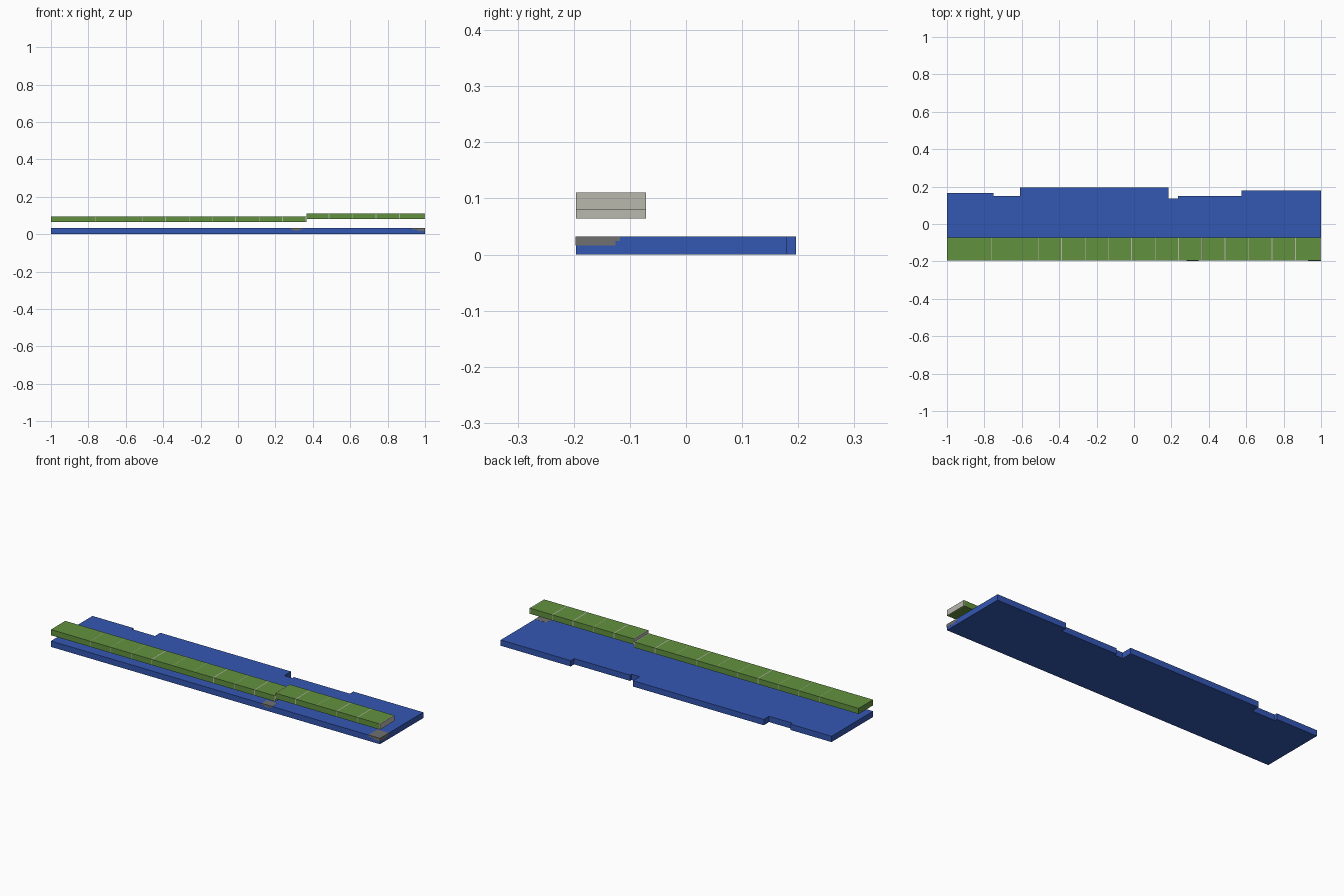
import bpy
import bmesh

cube = bpy.data.objects.get("Cube")
if cube:
    bpy.data.objects.remove(cube, do_unlink=True)


def material(name, rgb):
    m = bpy.data.materials.new(name)
    m.use_nodes = True
    m.diffuse_color = (*rgb, 1)
    m.node_tree.nodes["Principled BSDF"].inputs["Base Color"].default_value = (*rgb, 1)
    return m


BLUE = material("water_blue", (0.034, 0.095, 0.45))
GREEN = material("deck_green", (0.122, 0.283, 0.05))
PALE = material("joint_grey", (0.48, 0.48, 0.42))
GREY = material("rock_grey", (0.16, 0.16, 0.16))


def prism(name, outline, z0, z1, mat):
    """Extrude a flat outline from z0 up to z1."""
    bm = bmesh.new()
    face = bm.faces.new([bm.verts.new((x, y, z0)) for x, y in outline])
    top = bmesh.ops.extrude_face_region(bm, geom=[face])["geom"]
    verts = [v for v in top if isinstance(v, bmesh.types.BMVert)]
    bmesh.ops.translate(bm, vec=(0, 0, z1 - z0), verts=verts)
    bmesh.ops.recalc_face_normals(bm, faces=bm.faces)
    mesh = bpy.data.meshes.new(name)
    bm.to_mesh(mesh)
    bm.free()
    mesh.materials.append(mat)
    obj = bpy.data.objects.new(name, mesh)
    bpy.context.collection.objects.link(obj)
    return obj


def box(name, x0, x1, y0, y1, z0, z1, mat):
    return prism(name, [(x0, y0), (x1, y0), (x1, y1), (x0, y1)], z0, z1, mat)


FRONT, BACK = -0.196, -0.071

# Water slab with a stepped rear edge
steps = [(-1, -0.75, 0.165), (-0.75, -0.61, 0.15), (-0.61, 0.185, 0.196),
         (0.185, 0.235, 0.137), (0.235, 0.575, 0.15), (0.575, 1, 0.18)]
outline = [(1, FRONT), (1, 0.18)]
for x0, x1, y in reversed(steps):
    if (x1, y) not in outline:
        outline.append((x1, y))
    outline.append((x0, y))
outline.append((-1, FRONT))
prism("water_slab", outline, 0, 0.032, BLUE)

# Stepped rocks let into the slab's front edge
edge, top = FRONT - 0.0005, 0.0325
box("middle_rock_upper", 0.28, 0.345, edge, -0.15, 0.025, top, GREY)
box("middle_rock_lower", 0.295, 0.33, edge, -0.165, 0.019, 0.025, GREY)
box("corner_rock_upper", 0.93, 1.0005, edge, -0.118, 0.024, top, GREY)
box("corner_rock_lower", 0.96, 1.0005, edge, -0.126, 0.016, 0.024, GREY)

# Deck tiles on two levels, with thin grey joints between them
STEP_X, PITCH, END = 0.365, 0.125, 0.005
joints = [STEP_X + PITCH * i for i in range(-9, 5)]
wide = {3, 6, 8, 10, 12, 13}
left = -1
for i, x in enumerate(joints + [1.0]):
    low = left < STEP_X - 0.01
    z0, z1 = (0.064, 0.095) if low else (0.08, 0.111)
    width = END if i in wide or x == 1 else 0.002
    if abs(x - STEP_X) < 0.001:
        width = END
    box(f"deck_tile_{i}", left, x - width, FRONT, BACK, z0, z1, GREEN)
    box(f"deck_joint_{i}", x - width, x, FRONT, BACK, z0, z1, PALE)
    left = x
    # Grey riser where the raised level begins
    if abs(x - STEP_X) < 0.001:
        box("step_riser", x, x + 0.004, FRONT, BACK, 0.08, 0.111, PALE)
        left = x + 0.004
